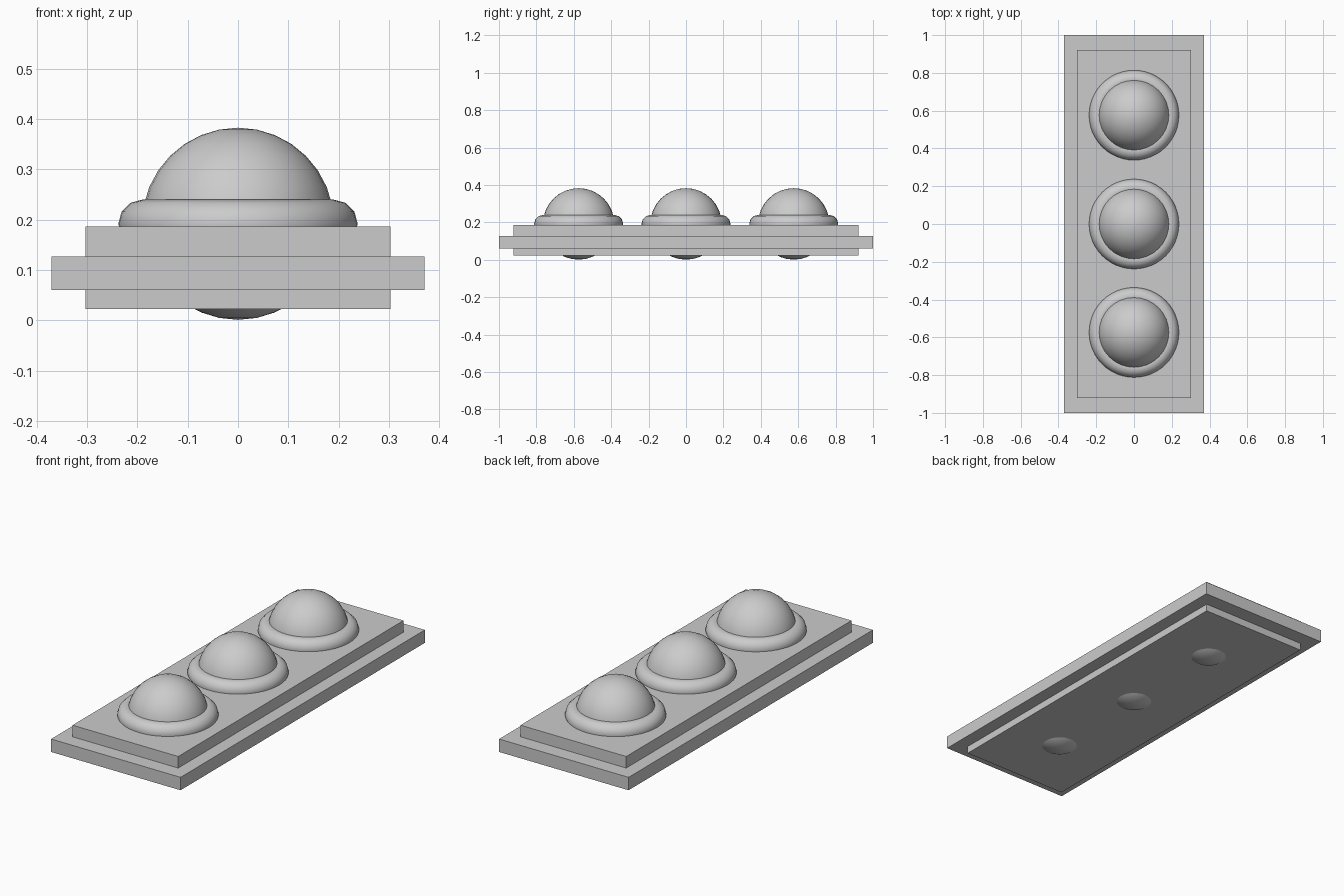
import bpy

if "Cube" in bpy.data.objects:
    bpy.data.objects.remove(bpy.data.objects["Cube"])


def slab(name, half_x, half_y, z0, z1):
    bpy.ops.mesh.primitive_cube_add(size=2, location=(0, 0, (z0 + z1) / 2))
    ob = bpy.context.object
    ob.name = name
    ob.scale = (half_x, half_y, (z1 - z0) / 2)
    bpy.ops.object.transform_apply(location=False, rotation=False, scale=True)


# Stepped base: a tall narrow block with a wider flange around its middle
slab("base_block", 0.303, 0.922, 0.022, 0.187)
slab("base_flange", 0.371, 1.0, 0.06, 0.127)

# Three round lamps, each a ball seated in a ring
CENTRE_Z = 0.192
for i, y in enumerate((-0.574, 0, 0.576), 1):
    bpy.ops.mesh.primitive_uv_sphere_add(
        segments=32, ring_count=16, radius=0.191, location=(0, y, CENTRE_Z))
    bpy.context.object.name = f"lamp_ball_{i}"
    bpy.ops.object.shade_smooth()

    bpy.ops.mesh.primitive_torus_add(
        major_radius=0.19, minor_radius=0.048, major_segments=48,
        minor_segments=12, location=(0, y, CENTRE_Z))
    bpy.context.object.name = f"lamp_ring_{i}"
    bpy.ops.object.shade_smooth()
